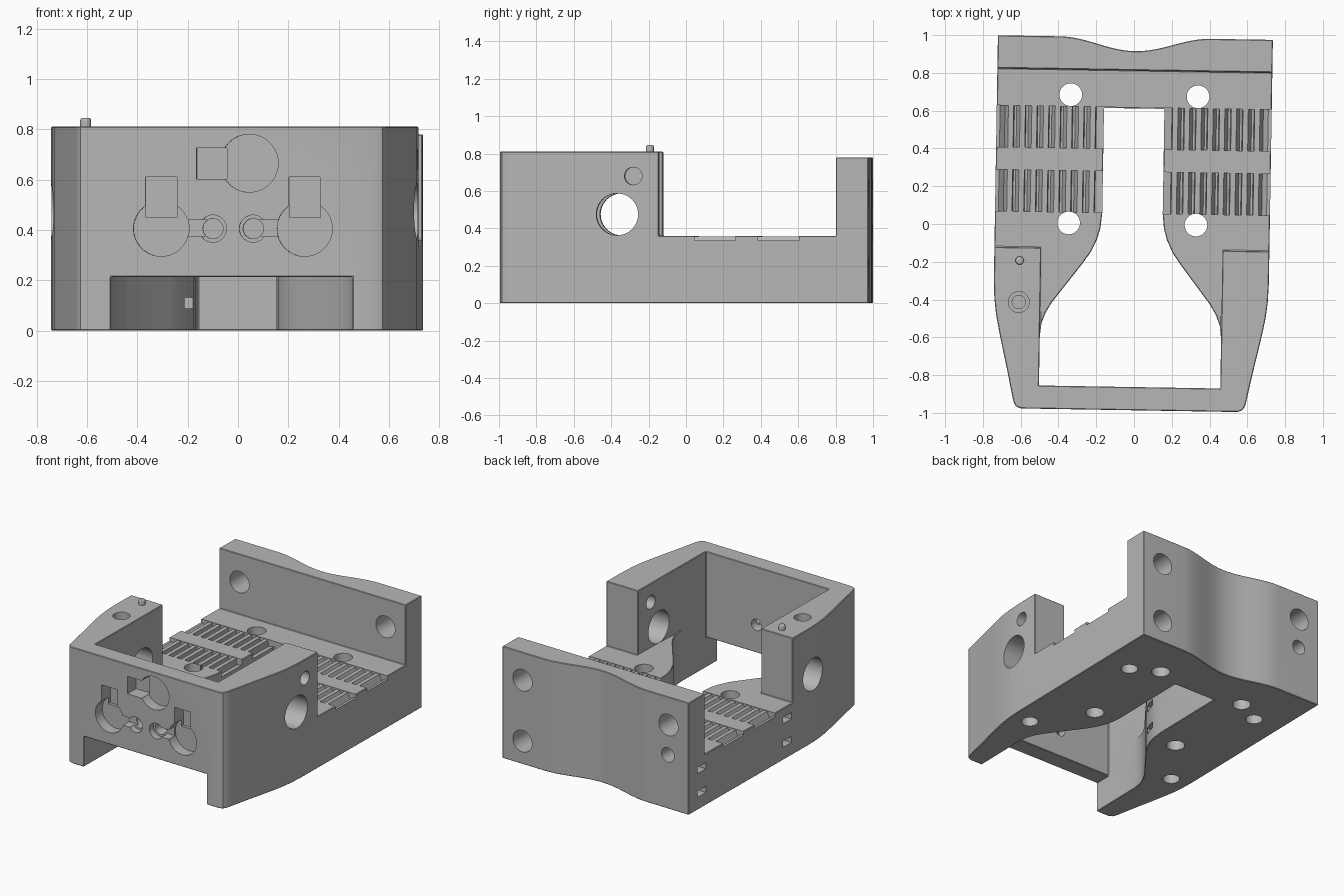
import bpy
import bmesh
from math import cos, sin, pi, radians
from mathutils import Matrix

if "Cube" in bpy.data.objects:
    bpy.data.objects.remove(bpy.data.objects["Cube"])

grey = bpy.data.materials.new("plain_grey")
grey.use_nodes = True
grey.diffuse_color = (0.47, 0.47, 0.47, 1)
grey.node_tree.nodes["Principled BSDF"].inputs["Base Color"].default_value = (0.47, 0.47, 0.47, 1)

AXES = {
    "x": lambda a, b, t: (t, a, b),
    "y": lambda a, b, t: (a, t, b),
    "z": lambda a, b, t: (a, b, t),
}


def prism(name, points, lo, hi, axis="z"):
    """Extrude a flat outline between two positions along an axis."""
    bm = bmesh.new()
    place = AXES[axis]
    rings = [[bm.verts.new(place(a, b, t)) for a, b in points] for t in (lo, hi)]
    n = len(points)
    bm.faces.new(rings[0])
    bm.faces.new(rings[1])
    for i in range(n):
        j = (i + 1) % n
        bm.faces.new((rings[0][i], rings[0][j], rings[1][j], rings[1][i]))
    bmesh.ops.recalc_face_normals(bm, faces=bm.faces)
    mesh = bpy.data.meshes.new(name)
    bm.to_mesh(mesh)
    bm.free()
    mesh.materials.append(grey)
    obj = bpy.data.objects.new(name, mesh)
    bpy.context.collection.objects.link(obj)
    return obj


def circle(a, b, r, n=40):
    return [(a + r * cos(2 * pi * i / n), b + r * sin(2 * pi * i / n)) for i in range(n)]


def rect(a0, a1, b0, b1):
    return [(a0, b0), (a1, b0), (a1, b1), (a0, b1)]


def mirrored(half):
    """Close an outline by repeating its right half on the left."""
    return half + [(-a, b) for a, b in reversed(half) if abs(a) > 0.001]


def apply(obj, modifier):
    bpy.context.view_layer.objects.active = obj
    bpy.ops.object.modifier_apply(modifier=modifier.name)


def cut(points, lo, hi, axis="z"):
    cutter = prism("cutter", points, lo, hi, axis)
    cutter.hide_render = True
    mod = body.modifiers.new("cut", "BOOLEAN")
    mod.operation = "DIFFERENCE"
    mod.solver = "EXACT"
    mod.object = cutter
    apply(body, mod)
    bpy.data.objects.remove(cutter)


FRONT, BACK, DECK, TOP = -0.983, 0.99, 0.36, 0.81

# Outer body: wavy back, straight sides, tapering front
wave = [(0.4 * i / 12, BACK - 0.036 * (1 + cos(pi * i / 12))) for i in range(13)]
side = [(0.728, BACK), (0.728, -0.3), (0.724, -0.4), (0.713, -0.49), (0.697, -0.57),
        (0.675, -0.67), (0.65, -0.78), (0.62, -0.92), (0.613, -0.95), (0.6, -0.972), (0.575, FRONT)]
body = prism("housing_body", mirrored(wave + side), 0, TOP)

# Large spaces: lowered back wall, deck, central opening, gap under the front wall
cut(rect(-1, 1, 0.6, 1.2), 0.78, 1)
cut(mirrored([(1, 0.817), (1, -0.13), (0.48, -0.13), (0.48, -0.86)]), DECK, 1)
cut(mirrored([(0.16, 0.615), (0.16, 0.06), (0.168, -0.02), (0.185, -0.08), (0.215, -0.145),
              (0.26, -0.21), (0.42, -0.42), (0.452, -0.475), (0.472, -0.53), (0.48, -0.6),
              (0.48, -0.86)]), -0.1, 0.6)
cut(rect(-0.48, 0.48, -1.2, -0.8), -0.1, 0.212)

# Small chamfer on all main edges
bevel = body.modifiers.new("chamfer", "BEVEL")
bevel.width = 0.009
bevel.segments = 1
bevel.limit_method = "ANGLE"
bevel.angle_limit = radians(40)
apply(body, bevel)

# Toothed belt tracks across the deck
for s in (-1, 1):
    track = [(0.1, 0.5), (0.1, 0.335)]
    for i in range(8):
        x = 0.2 + 0.062 * i
        track += [(x, 0.312), (x + 0.004, 0.356), (x + 0.032, 0.356), (x + 0.05, 0.312)]
    track += [(0.71, 0.335), (0.9, 0.335), (0.9, 0.5)]
    for y in (0.06, 0.4):
        cut([(s * a, b) for a, b in track], y, y + 0.22, "y")

# Bolt holes through the deck and sockets in the underside
for s in (-1, 1):
    for y in (0.003, 0.682):
        cut(circle(s * 0.337, y, 0.06), -0.1, 0.5)
    cut(circle(s * 0.52, 0.585, 0.055), -0.1, 0.22)
    cut(circle(s * 0.59, -0.353, 0.055), -0.1, 0.22)

# Rod holes through both side walls, small hole in one wall only
cut(circle(-0.353, 0.475, 0.112), -1, 1, "x")
cut(circle(-0.267, 0.68, 0.047), 0.3, 1, "x")

# Back wall holes
for s in (-1, 1):
    cut(circle(s * 0.57, 0.585, 0.075), 0.7, 1.2, "y")
cut(circle(0.57, 0.16, 0.075), 0.65, 1.2, "y")
cut(circle(-0.565, 0.375, 0.05), 0.88, 1.2, "y")

# Tie slots in the side
for y, depth in ((-0.07, -0.1), (0.85, -0.45)):
    for z in (0.11, 0.275):
        cut(rect(y - 0.045, y + 0.045, z - 0.022, z + 0.022), -1, depth, "x")

# Front pockets: two keyholes with through holes, and an upper round pocket
floor = FRONT + 0.075
for s in (-1, 1):
    x = 0.005 + s * 0.285
    hole = 0.005 + s * 0.08
    cut(circle(x, 0.405, 0.11), -1.2, floor, "y")
    cut(rect(x - 0.062, x + 0.062, 0.45, 0.61), -1.2, floor + 0.02, "y")
    cut(rect(min(x, hole), max(x, hole), 0.375, 0.44), -1.2, floor - 0.01, "y")
    cut(circle(hole, 0.405, 0.054), -1.2, floor - 0.03, "y")
    cut(circle(hole, 0.405, 0.04), -1.2, -0.8, "y")
cut(circle(0.07, 0.665, 0.115), -1.2, floor, "y")
cut(rect(-0.14, -0.02, 0.603, 0.725), -1.2, floor + 0.02, "y")

# Stepped screw hole in the top of one side block
cut(circle(-0.594, -0.42, 0.055), TOP - 0.06, 1)
cut(circle(-0.594, -0.42, 0.035), TOP - 0.2, 1)

# Locating pin with a rounded tip
pin = prism("locating_pin", circle(-0.593, -0.2, 0.022, 20), TOP - 0.03, 0.845)
tip = pin.modifiers.new("round_tip", "BEVEL")
tip.width = 0.01
tip.segments = 3
tip.limit_method = "ANGLE"
tip.angle_limit = radians(60)
apply(pin, tip)

# Slight turn of the whole housing about the vertical
turn = Matrix.Translation((-0.009, -0.003, 0)) @ Matrix.Rotation(radians(-0.95), 4, "Z")
for obj in (body, pin):
    obj.data.transform(turn)
    bpy.ops.object.select_all(action="DESELECT")
    obj.select_set(True)
    bpy.context.view_layer.objects.active = obj
    bpy.ops.object.shade_smooth_by_angle(angle=radians(25))
